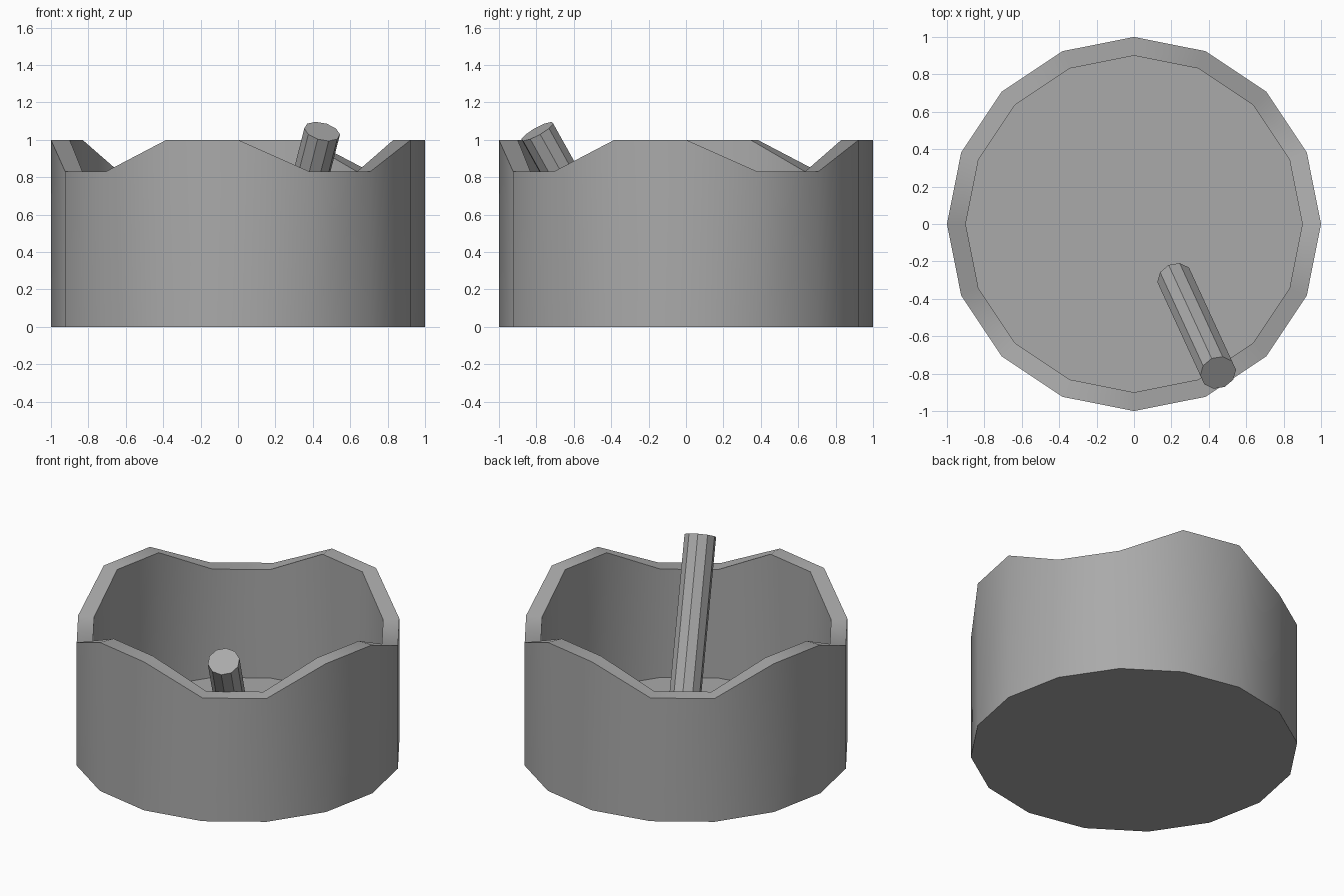
import bpy
import bmesh
from math import cos, sin, pi
from mathutils import Vector

if "Cube" in bpy.data.objects:
    bpy.data.objects.remove(bpy.data.objects["Cube"], do_unlink=True)

grey = bpy.data.materials.new("plain_grey")
grey.use_nodes = True
grey.diffuse_color = (0.4, 0.4, 0.4, 1)
grey.node_tree.nodes["Principled BSDF"].inputs["Base Color"].default_value = grey.diffuse_color


def finish(bm, name):
    """Turn a bmesh into a linked object with the shared material."""
    bmesh.ops.recalc_face_normals(bm, faces=bm.faces)
    mesh = bpy.data.meshes.new(name)
    bm.to_mesh(mesh)
    bm.free()
    mesh.materials.append(grey)
    obj = bpy.data.objects.new(name, mesh)
    bpy.context.collection.objects.link(obj)
    return obj


# Bowl: sixteen-sided cup whose rim dips in four notches
SIDES = 16
NOTCH_Z, RIM_Z, FLOOR_Z = 0.83, 1.0, 0.1


def rim_height(k):
    return NOTCH_Z if k % 4 in (1, 2) else RIM_Z


def ring(bm, radius, height):
    return [bm.verts.new((radius * cos(2 * pi * k / SIDES),
                          radius * sin(2 * pi * k / SIDES), height(k)))
            for k in range(SIDES)]


bm = bmesh.new()
rings = [ring(bm, 1.0, lambda k: 0.0), ring(bm, 1.0, rim_height),
         ring(bm, 0.9, rim_height), ring(bm, 0.9, lambda k: FLOOR_Z)]
for a, b in zip(rings, rings[1:]):
    for k in range(SIDES):
        n = (k + 1) % SIDES
        bm.faces.new((a[k], a[n], b[n], b[k]))
bm.faces.new(rings[0])
bm.faces.new(rings[-1])
bowl = finish(bm, "bowl")

# Smooth walls with crisp rim and floor edges
bpy.ops.object.select_all(action='DESELECT')
bowl.select_set(True)
bpy.context.view_layer.objects.active = bowl
bpy.ops.object.shade_smooth_by_angle(angle=pi / 6)

# Stick: faceted rod standing on the floor and leaning on the front rim
foot, tip = Vector((0.22, -0.295, 0.147)), Vector((0.45, -0.795, 1.045))
axis = tip - foot
bm = bmesh.new()
bmesh.ops.create_cone(bm, cap_ends=True, segments=10, radius1=0.098,
                      radius2=0.098, depth=axis.length)
stick = finish(bm, "leaning_stick")
stick.location = (foot + tip) / 2
stick.rotation_euler = axis.to_track_quat('Z', 'Y').to_euler()
